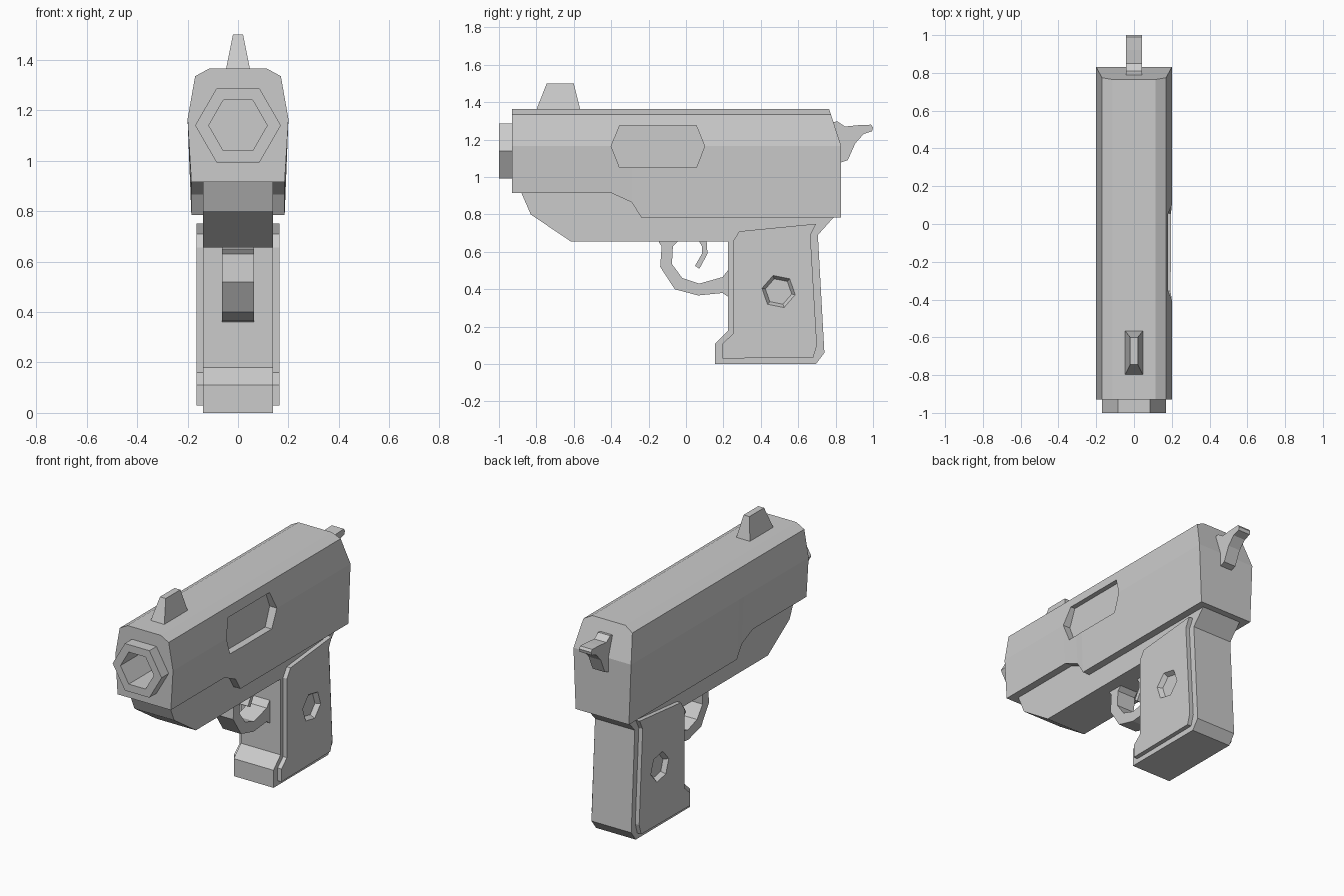
import bpy, bmesh
from math import radians, pi
from mathutils import Matrix, Vector

if "Cube" in bpy.data.objects:
    bpy.data.objects.remove(bpy.data.objects["Cube"])


def finish(name, bm):
    bmesh.ops.recalc_face_normals(bm, faces=bm.faces)
    mesh = bpy.data.meshes.new(name)
    bm.to_mesh(mesh)
    bm.free()
    ob = bpy.data.objects.new(name, mesh)
    bpy.context.collection.objects.link(ob)
    return ob


def prism(name, profile, x0, x1):
    """Extrude a (y, z) side profile across x."""
    bm = bmesh.new()
    face = bm.faces.new([bm.verts.new((x0, y, z)) for y, z in profile])
    ext = bmesh.ops.extrude_face_region(bm, geom=[face])["geom"]
    bmesh.ops.translate(bm, vec=(x1 - x0, 0, 0),
                        verts=[v for v in ext if isinstance(v, bmesh.types.BMVert)])
    return finish(name, bm)


def hexagon(name, r1, r2, depth, matrix):
    bm = bmesh.new()
    bmesh.ops.create_cone(bm, cap_ends=True, segments=6, radius1=r1, radius2=r2,
                          depth=depth, matrix=matrix)
    return finish(name, bm)


def cut(ob, cutter):
    mod = ob.modifiers.new("cut", 'BOOLEAN')
    mod.object, mod.operation, mod.solver = cutter, 'DIFFERENCE', 'EXACT'
    bpy.context.view_layer.objects.active = ob
    bpy.ops.object.modifier_apply(modifier=mod.name)


def discard(ob):
    bpy.data.objects.remove(ob, do_unlink=True)


# Slide: faceted section lofted along y, stepped underside, sloped rear top
def slide_ring(y, bottom, rear=False):
    half = [(0.185, bottom), (0.2, 1.165), (0.17, 1.335), (0.115, 1.365)]
    pts = half + [(-x, z) for x, z in reversed(half)]
    return [(x, y - max(0, z - 1.165) * 0.325 * rear, z) for x, z in pts]


bm = bmesh.new()
stations = [(-0.93, 0.915), (-0.4, 0.915), (-0.29, 0.865), (-0.24, 0.785)]
rings = [slide_ring(y, b) for y, b in stations] + [slide_ring(0.83, 0.785, True)]
rings = [[bm.verts.new(p) for p in r] for r in rings]
for a, b in zip(rings, rings[1:]):
    for i in range(8):
        j = (i + 1) % 8
        bm.faces.new((a[i], a[j], b[j], b[i]))
bm.faces.new(rings[0])
back = rings[-1]
bm.faces.new((back[0], back[1], back[6], back[7]))
bm.faces.new(back[1:7])
slide = finish("slide", bm)

# Ejection port recess on the right side only
port = prism("port_cutter", [(-0.355, 1.275), (0.055, 1.275), (0.1, 1.165),
                             (0.055, 1.05), (-0.355, 1.05), (-0.4, 1.165)], 0.15, 0.3)
cut(slide, port)
discard(port)

# Hexagonal barrel with a deep bore
def along_y(y):
    return Matrix.Translation((0, y, 1.14)) @ Matrix.Rotation(pi / 2, 4, 'X') @ Matrix.Rotation(pi / 2, 4, 'Z')


barrel = hexagon("barrel", 0.17, 0.17, 0.2, along_y(-0.9))
bore = hexagon("bore_cutter", 0.116, 0.116, 0.5, along_y(-0.95))
for part in (barrel, slide):
    cut(part, bore)
discard(bore)

# Front sight: tapered block
sight = prism("front_sight", [(-0.8, 1.36), (-0.745, 1.5), (-0.6, 1.5), (-0.565, 1.36)],
              -0.048, 0.048)
for v in sight.data.vertices:
    if v.co.z > 1.45:
        v.co.x *= 0.42

# Hammer
prism("hammer", [(0.76, 1.29), (0.81, 1.297), (0.85, 1.27), (0.92, 1.277), (0.99, 1.28),
                 (1.0, 1.265), (0.995, 1.245), (0.95, 1.23), (0.905, 1.18),
                 (0.865, 1.09), (0.82, 1.075), (0.76, 1.075)], -0.042, 0.042)

# Frame and grip in one profile
prism("frame", [(-0.85, 1.0), (-0.88, 0.915), (-0.83, 0.8), (-0.615, 0.655), (0.225, 0.655),
                (0.225, 0.18), (0.155, 0.11), (0.155, 0), (0.695, 0), (0.74, 0.06),
                (0.705, 0.69), (0.79, 0.785), (0.79, 1.0)], -0.138, 0.138)

# Grip panels with tapered hexagonal screw recess, mirrored to the left
panel = prism("grip_panels", [(0.285, 0.71), (0.695, 0.75), (0.665, 0.69), (0.7, 0.1),
                              (0.68, 0.035), (0.195, 0.03), (0.195, 0.11), (0.25, 0.16),
                              (0.25, 0.655)], 0.13, 0.165)
recess = hexagon("recess_cutter", 0.066, 0.094, 0.04,
                 Matrix.Translation((0.15, 0.495, 0.388)) @ Matrix.Rotation(radians(-11), 4, 'X')
                 @ Matrix.Rotation(pi / 2, 4, 'Y'))
cut(panel, recess)
discard(recess)
panel.modifiers.new("mirror", 'MIRROR')

# Trigger guard and trigger
prism("trigger_guard", [(-0.145, 0.665), (-0.145, 0.65), (-0.13, 0.63), (-0.138, 0.52),
                        (-0.06, 0.4), (0.065, 0.367), (0.195, 0.38), (0.235, 0.353),
                        (0.235, 0.515), (0.195, 0.465), (0.07, 0.43), (-0.02, 0.46),
                        (-0.075, 0.535), (-0.07, 0.63), (-0.045, 0.655), (-0.045, 0.665)],
      -0.063, 0.063)
prism("trigger", [(0.065, 0.665), (0.11, 0.665), (0.115, 0.59), (0.072, 0.51),
                  (0.048, 0.525), (0.085, 0.59), (0.085, 0.63)], -0.035, 0.035)
